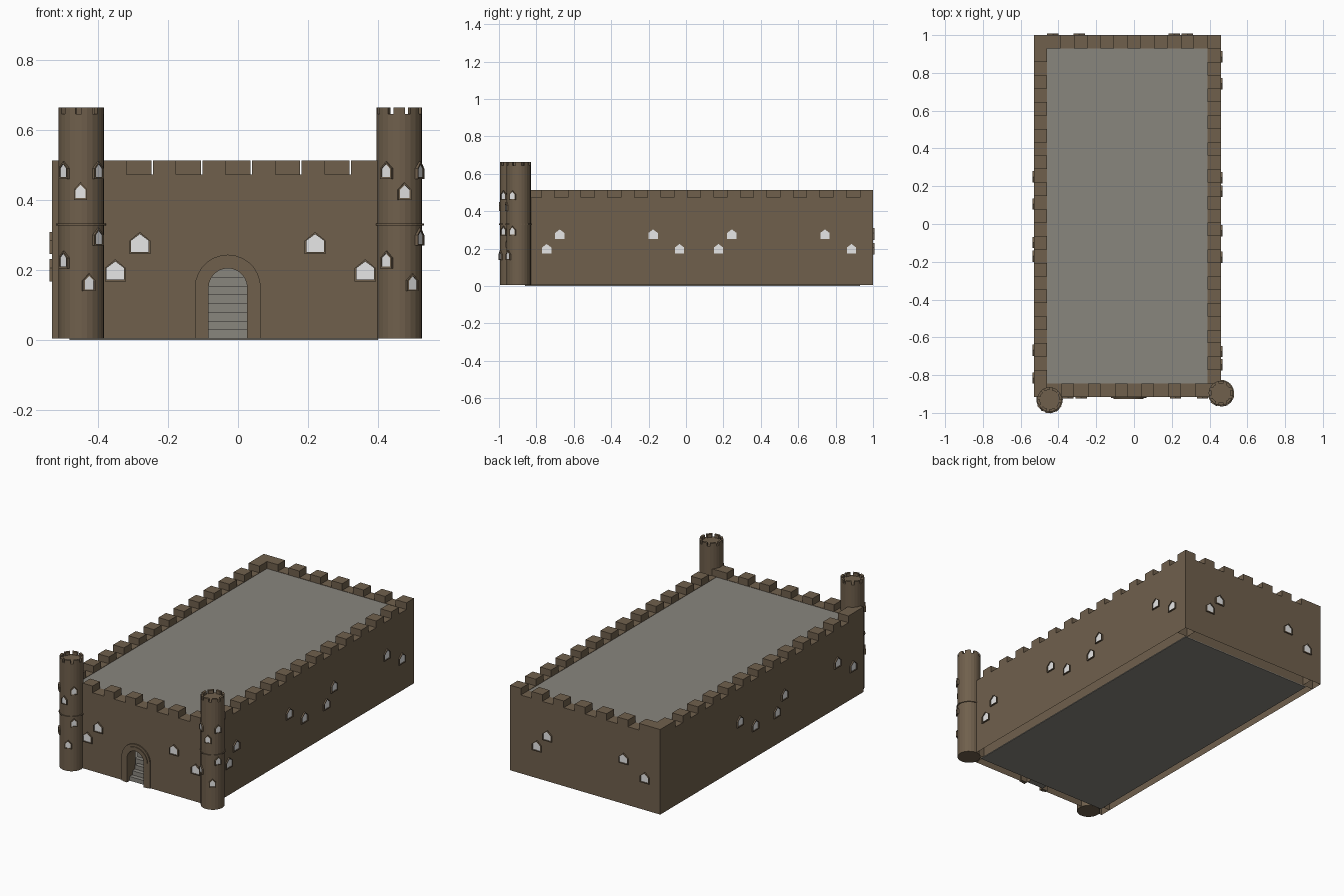
import bpy, bmesh, math
from mathutils import Matrix, Vector

if "Cube" in bpy.data.objects:
    bpy.data.objects.remove(bpy.data.objects["Cube"])

def material(name, rgb):
    m = bpy.data.materials.new(name)
    m.diffuse_color = (*rgb, 1)
    m.use_nodes = True
    m.node_tree.nodes["Principled BSDF"].inputs["Base Color"].default_value = m.diffuse_color
    return m

STONE = material("brown_stone", (0.162, 0.117, 0.073))
GREY = material("grey_slab", (0.25, 0.236, 0.208))
PANE = material("pale_pane", (0.8, 0.8, 0.8))

def finish(name, bm, mats):
    bmesh.ops.recalc_face_normals(bm, faces=bm.faces[:])
    me = bpy.data.meshes.new(name)
    bm.to_mesh(me)
    bm.free()
    for m in mats:
        me.materials.append(m)
    ob = bpy.data.objects.new(name, me)
    bpy.context.collection.objects.link(ob)
    return ob

def frame_at(x, y, a):
    """Local u (right), v (up), w (outward); a = 0 faces the front, 90 the right side."""
    a = math.radians(a)
    return Matrix(((math.cos(a), 0, math.sin(a), x),
                   (math.sin(a), 0, -math.cos(a), y),
                   (0, 1, 0, 0), (0, 0, 0, 1)))

def prism(bm, pts, w0, w1, mx, mat=0):
    rings = [[bm.verts.new(mx @ Vector((u, v, w))) for u, v in pts] for w in (w0, w1)]
    n = len(pts)
    faces = [bm.faces.new(rings[0]), bm.faces.new(rings[1])]
    faces += [bm.faces.new((rings[0][i], rings[0][(i + 1) % n], rings[1][(i + 1) % n], rings[1][i]))
              for i in range(n)]
    for f in faces:
        f.material_index = mat

def band(bm, outer, inner, w0, w1, mx, closed=True):
    """Extruded strip between two matching outlines."""
    n = len(outer)
    r = [[bm.verts.new(mx @ Vector((u, v, w))) for u, v in p]
         for p, w in ((outer, w0), (outer, w1), (inner, w1), (inner, w0))]
    for i in range(n if closed else n - 1):
        j = (i + 1) % n
        for k in range(4):
            a, b = r[k], r[(k + 1) % 4]
            bm.faces.new((a[i], a[j], b[j], b[i]))
    if not closed:
        for i in (0, n - 1):
            bm.faces.new([q[i] for q in r])

def arch(c, hw, spring, base, n=14):
    return ([(c - hw, base)] +
            [(c - hw * math.cos(math.pi * i / n), spring + hw * math.sin(math.pi * i / n))
             for i in range(n + 1)] + [(c + hw, base)])

X0, X1, Y0, Y1 = -0.53, 0.46, -0.915, 1.0
T, BASE, SILL, TOP = 0.07, 0.005, 0.472, 0.512
DOOR, SPRING = -0.029, 0.15

# Battlemented walls: one profile each, with gaps at every other cell, open underneath
def wall(name, length, cells, first_gap, origin, a, door=None, extra=0.0):
    c = length / cells
    pts = [(0, BASE), (0, TOP)]
    for i in range(first_gap, cells - 1, 2):
        g0, g1 = i * c, (i + 1) * c + extra
        if i == 0:
            pts[-1] = (0, SILL)
        else:
            pts += [(g0, TOP), (g0, SILL)]
        pts += [(g1, SILL), (g1, TOP)]
    pts += [(length, TOP), (length, BASE)]
    if door:
        pts += arch(door, 0.055, SPRING, BASE)[::-1]
    bm = bmesh.new()
    prism(bm, pts, -T, 0, frame_at(*origin, a))
    bmesh.ops.recalc_face_normals(bm, faces=bm.faces[:])
    under = [f for f in bm.faces if all(v.co.z < BASE + 1e-4 for v in f.verts)]
    bmesh.ops.delete(bm, geom=under, context='FACES_ONLY')
    finish(name, bm, [STONE])

wall("front_wall", X1 - X0, 14, 1, (X0, Y0), 0, DOOR - X0, 0.004)
wall("right_wall", Y1 - Y0, 27, 1, (X1, Y0), 90)
wall("back_wall", X1 - X0, 14, 1, (X1, Y1), 180)
wall("left_wall", Y1 - Y0, 27, 2, (X0, Y1), 270)

# Roof and floor slabs
def slab(name, x0, x1, y0, y1, z0, z1, mat):
    bm = bmesh.new()
    prism(bm, [(x0, z0), (x1, z0), (x1, z1), (x0, z1)], -y1, -y0, frame_at(0, 0, 0))
    finish(name, bm, [mat])

slab("roof", X0 + T, X1 - T, Y0 + T, Y1 - T, 0.455, 0.47, GREY)
slab("floor", -0.48, 0.40, -0.86, 0.93, 0, 0.006, GREY)

# Steps rising inside the doorway, under a stepped stone arch
mx = frame_at(0, Y0, 0)
bm = bmesh.new()
for i in range(8):
    d = -0.015 - 0.025 * i
    hw = 0.055 if d > -T else 0.075
    z0, z1 = BASE, BASE + 0.025 * (i + 1)
    prism(bm, [(DOOR - hw, z0), (DOOR + hw, z0), (DOOR + hw, z1), (DOOR - hw, z1)],
          d - 0.025, d, mx)
finish("door_steps", bm, [GREY])
bm = bmesh.new()
band(bm, arch(DOOR, 0.094, SPRING, BASE), arch(DOOR, 0.079, SPRING, BASE), -0.01, 0.007, mx, False)
band(bm, arch(DOOR, 0.079, SPRING, BASE), arch(DOOR, 0.055, SPRING, BASE), -0.01, 0.011, mx, False)
finish("door_arch", bm, [STONE])

# Pointed windows: raised stone frame around a pale pane
def window(bm, u, z, w, h, mx, rim, proud):
    def house(d):
        hw = w / 2 - d
        return [(u - hw, z + d), (u + hw, z + d), (u + hw, z + h * 0.6),
                (u, z + h - d * 1.3), (u - hw, z + h * 0.6)]
    band(bm, house(0), house(rim), -0.01, proud, mx)
    prism(bm, house(rim * 0.9), -0.006, 0.003, mx, 1)

HIGH, LOW = 0.246, 0.168
def windows(name, mx, spots):
    bm = bmesh.new()
    for u, z in spots:
        window(bm, u, z, 0.06, 0.063, mx, 0.005, 0.008)
    finish(name, bm, [STONE, PANE])

windows("front_windows", frame_at(0, Y0, 0),
        [(-0.28, HIGH), (0.22, HIGH), (-0.35, LOW), (0.363, LOW)])
windows("right_windows", frame_at(X1, 0, 90),
        [(-0.745, LOW), (-0.675, HIGH), (-0.176, HIGH), (-0.035, LOW),
         (0.174, LOW), (0.245, HIGH), (0.743, HIGH), (0.885, LOW)])
windows("back_windows", frame_at(0, Y1, 180),
        [(0.43, LOW), (0.29, HIGH), (-0.213, HIGH), (-0.282, LOW)])
windows("left_windows", frame_at(X0, 0, 270),
        [(-0.25, HIGH), (-0.106, LOW), (0.098, LOW), (0.17, HIGH), (0.668, HIGH), (0.815, LOW)])

# Round corner towers with string course, battlements and small windows
def tower(side, x, y, turn):
    R, N = 0.065, 24
    flat = Matrix.Translation((x, y, 0)) @ Matrix.Rotation(math.radians(-turn), 4, 'Z')
    def circle(r, i0=0, i1=N):
        return [(r * math.cos(2 * math.pi * i / N), r * math.sin(2 * math.pi * i / N))
                for i in range(i0, i1)]
    bm = bmesh.new()
    prism(bm, circle(R), BASE, 0.645, flat)
    band(bm, circle(R + 0.005), circle(R - 0.005), 0.327, 0.333, flat)
    for k in range(0, N, 3):
        band(bm, circle(R, k, k + 3), circle(R - 0.014, k, k + 3), 0.64, 0.664, flat, False)
    finish(side + "_tower", bm, [STONE])
    bm = bmesh.new()
    for a, z in ((-48, 0.46), (46, 0.46), (-2, 0.40), (46, 0.27), (-48, 0.205), (19, 0.14)):
        t = math.radians(a + turn)
        mx = frame_at(x + R * math.sin(t), y - R * math.cos(t), a + turn)
        window(bm, 0, z, 0.038, 0.05, mx, 0.005, 0.006)
    finish(side + "_tower_windows", bm, [STONE, PANE])

tower("left", -0.447, -0.929, 0)
tower("right", 0.46, -0.895, 15)
